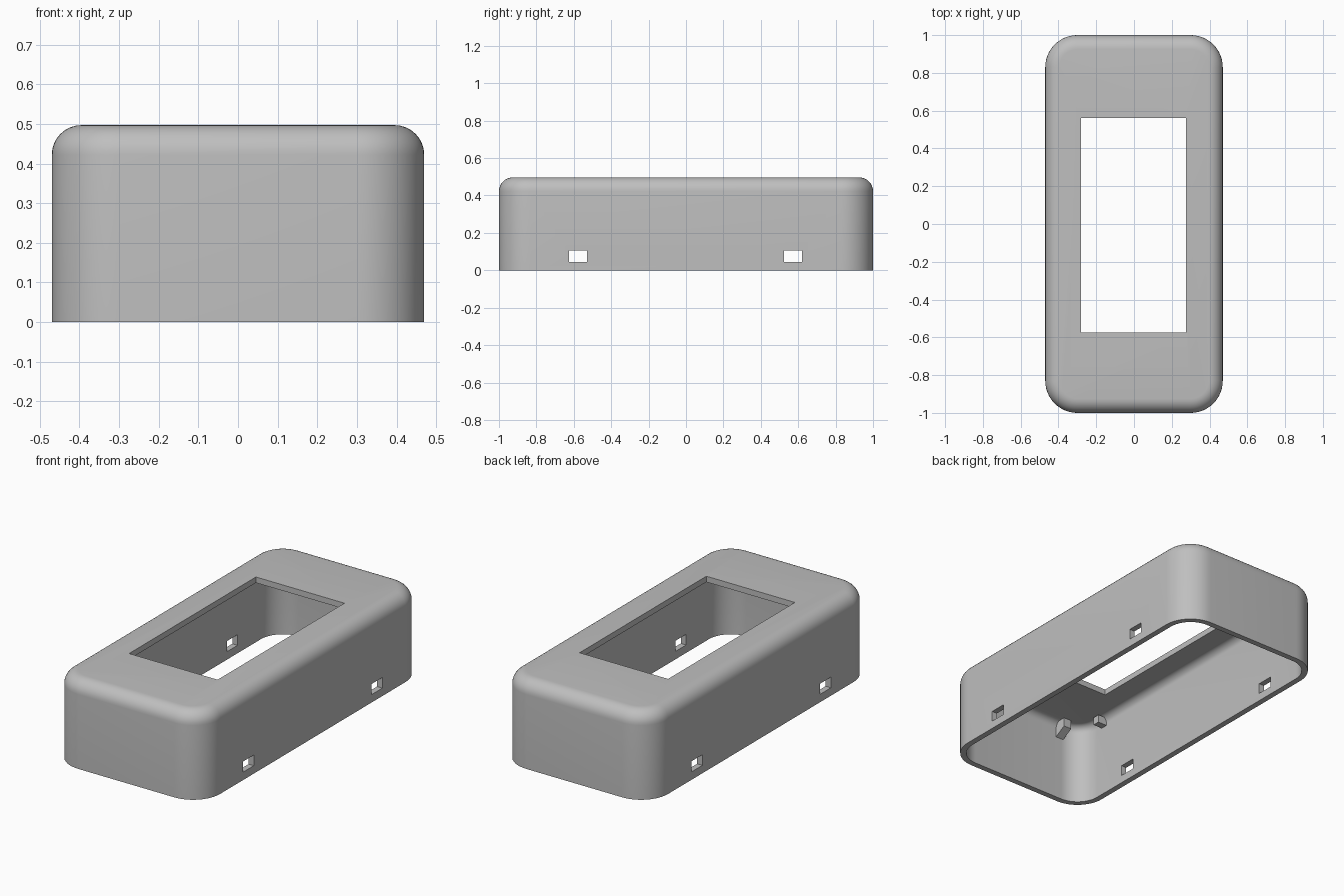
import bpy, bmesh, math

if "Cube" in bpy.data.objects:
    bpy.data.objects.remove(bpy.data.objects["Cube"])

HX, HY, HZ = 0.47, 1.0, 0.497   # half width, half length, height
WALL, CORNER, FILLET = 0.033, 0.17, 0.075

grey = bpy.data.materials.new("light grey plastic")
grey.diffuse_color = (0.52, 0.52, 0.52, 1)
grey.use_nodes = True
grey.node_tree.nodes["Principled BSDF"].inputs["Base Color"].default_value = grey.diffuse_color


def new_object(name, bm):
    bmesh.ops.recalc_face_normals(bm, faces=bm.faces)
    mesh = bpy.data.meshes.new(name)
    bm.to_mesh(mesh)
    bm.free()
    mesh.materials.append(grey)
    obj = bpy.data.objects.new(name, mesh)
    bpy.context.collection.objects.link(obj)
    return obj


def box(name, x0, x1, y0, y1, z0, z1):
    bm = bmesh.new()
    bmesh.ops.create_cube(bm, size=1)
    for v in bm.verts:
        v.co.x = x0 + (v.co.x + 0.5) * (x1 - x0)
        v.co.y = y0 + (v.co.y + 0.5) * (y1 - y0)
        v.co.z = z0 + (v.co.z + 0.5) * (z1 - z0)
    return new_object(name, bm)


def ring(bm, inset, z, steps=12):
    """Rounded rectangle loop, pulled in by inset."""
    verts, r = [], CORNER - inset
    for q, (sx, sy) in enumerate([(1, 1), (-1, 1), (-1, -1), (1, -1)]):
        for i in range(steps + 1):
            a = (q + i / steps) * math.pi / 2
            verts.append(bm.verts.new((sx * (HX - CORNER) + r * math.cos(a),
                                       sy * (HY - CORNER) + r * math.sin(a), z)))
    return verts


def fillet(offset, steps=8):
    """Inset and height pairs over the rounded top edge."""
    r = FILLET - offset
    return [(FILLET - r * math.cos(i / steps * math.pi / 2),
             HZ - FILLET + r * math.sin(i / steps * math.pi / 2))
            for i in range(steps + 1)]


# Hollow rounded housing: inner skin, bottom rim, outer skin
bm = bmesh.new()
profile = fillet(WALL)[::-1] + [(WALL, 0), (0, 0)] + fillet(0)
rings = [ring(bm, *p) for p in profile]
for a, b in zip(rings, rings[1:]):
    for i in range(len(a)):
        j = (i + 1) % len(a)
        bm.faces.new((a[i], a[j], b[j], b[i]))
bm.faces.new(rings[0])
bm.faces.new(rings[-1])
housing = new_object("housing", bm)

# Screen opening and the side latch slots
cutters = [box("opening_cutter", -0.28, 0.275, -0.575, 0.56, 0.3, 0.7)]
for y0, y1 in ((-0.625, -0.53), (0.525, 0.62)):
    cutters.append(box("slot_cutter", -0.7, 0.7, y0, y1, 0.045, 0.105))
for c in cutters:
    m = housing.modifiers.new("cut", "BOOLEAN")
    m.operation, m.solver, m.object = "DIFFERENCE", "EXACT", c
bpy.context.view_layer.objects.active = housing
housing.select_set(True)
for m in list(housing.modifiers):
    bpy.ops.object.modifier_apply(modifier=m.name)
for c in cutters:
    bpy.data.objects.remove(c)
bpy.ops.object.shade_smooth_by_angle(angle=math.radians(30))

# Small ribs under the top, in the inside corners
for sx in (-1, 1):
    for sy in (-1, 1):
        end_rib = box("end_rib", sx * 0.29 - 0.025, sx * 0.29 + 0.025,
                      sy * 0.935 - 0.035, sy * 0.935 + 0.035, 0.37, 0.46)
        for v in end_rib.data.vertices:      # slanted lower face
            if v.co.z < 0.4 and abs(v.co.y) < 0.93:
                v.co.z += 0.04
        box("side_rib", sx * 0.41 - 0.03, sx * 0.41 + 0.03,
            sy * 0.77 - 0.02, sy * 0.77 + 0.02, 0.41, 0.455)
